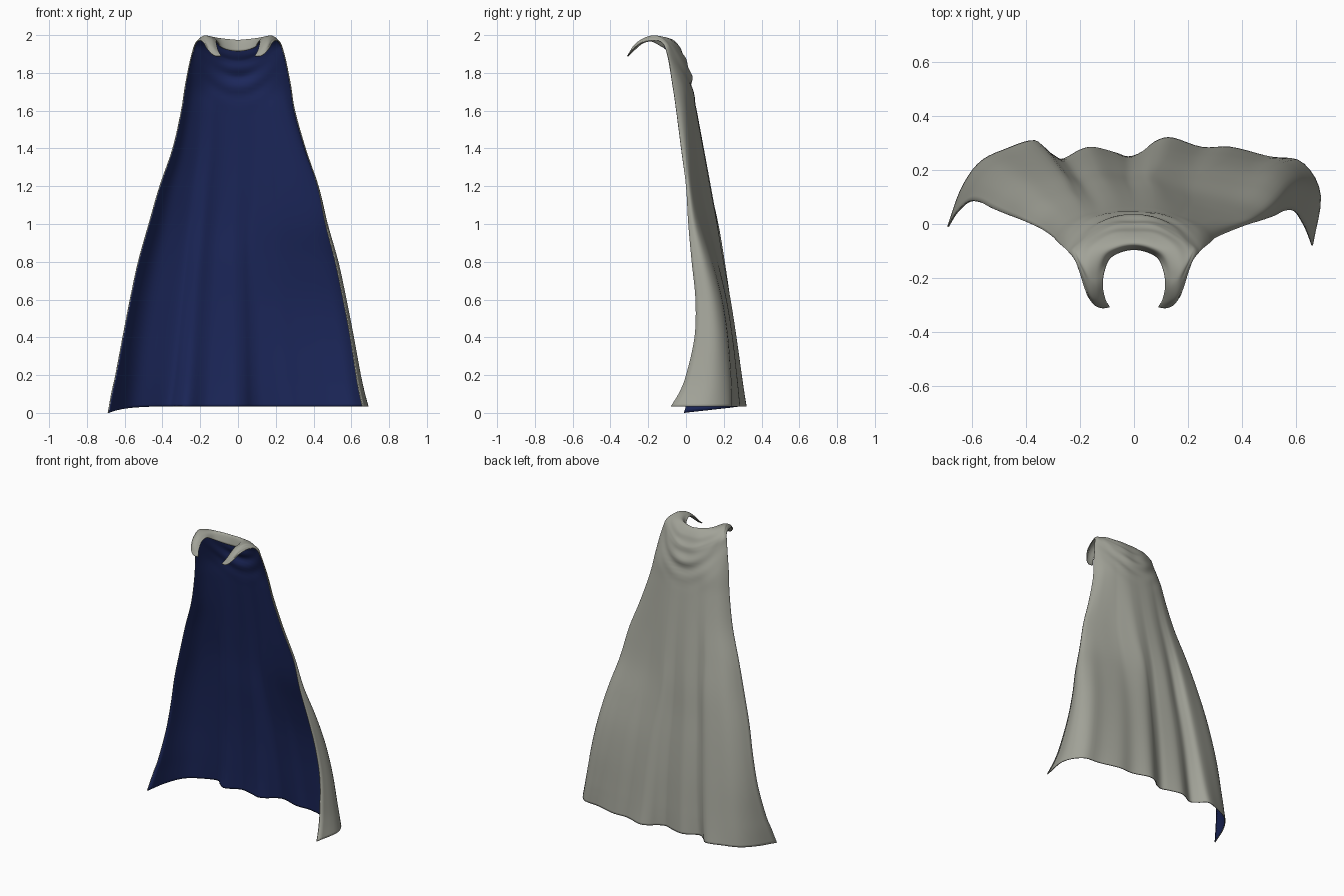
import bpy
import math
from mathutils import Vector

default_cube = bpy.data.objects.get("Cube")
if default_cube:
    bpy.data.objects.remove(default_cube, do_unlink=True)

COLUMNS = 80       # samples across the cloth
STEPS = 6          # samples between neighbouring control rows


def make_material(name, colour):
    mat = bpy.data.materials.new(name)
    mat.use_nodes = True
    mat.diffuse_color = (*colour, 1)
    shader = mat.node_tree.nodes["Principled BSDF"]
    shader.inputs["Base Color"].default_value = (*colour, 1)
    shader.inputs["Roughness"].default_value = 0.8
    return mat


def spline(points, t):
    """Smooth curve through the points, t from 0 to 1."""
    last = len(points) - 1
    place = min(max(t, 0), 1) * last
    i = min(int(place), last - 1)
    f = place - i
    b, c = points[i], points[i + 1]
    a = points[i - 1] if i > 0 else b * 2 - c
    d = points[i + 2] if i + 2 <= last else c * 2 - b
    return (b * 2 + (c - a) * f + (a * 2 - b * 5 + c * 4 - d) * f ** 2
            + (b * 3 - a - c * 3 + d) * f ** 3) / 2


def mirrored(half):
    """Extend a row given from the centre to the left edge to both sides."""
    left = [Vector(p) for p in half]
    right = [Vector((-p.x, p.y, p.z)) for p in reversed(left[1:])]
    return right + left


# Collar and shoulders: rolled neck edge, ridge, and cloth falling behind
collar_rows = [mirrored(half) for half in (
    [(0, -.095, 1.915), (.05, -.105, 1.922), (.09, -.13, 1.94), (.11, -.18, 1.97),
     (.115, -.23, 1.96), (.105, -.28, 1.92), (.09, -.31, 1.892)],
    [(0, -.075, 1.975), (.06, -.085, 1.98), (.11, -.115, 1.985), (.14, -.18, 1.99),
     (.14, -.23, 1.978), (.135, -.28, 1.94), (.122, -.31, 1.892)],
    [(0, -.03, 1.935), (.08, -.04, 1.945), (.15, -.09, 1.98), (.175, -.16, 1.998),
     (.17, -.21, 1.988), (.165, -.26, 1.958), (.153, -.293, 1.915)],
    [(0, -.015, 1.89), (.09, -.025, 1.91), (.17, -.07, 1.95), (.2, -.12, 1.98),
     (.2, -.15, 1.985), (.19, -.19, 1.983), (.18, -.245, 1.958)],
    [(0, .003, 1.86), (.085, -.005, 1.88), (.17, -.05, 1.92), (.21, -.085, 1.945),
     (.222, -.1, 1.955), (.222, -.12, 1.965), (.213, -.145, 1.972)],
    [(0, .02, 1.82), (.08, .012, 1.84), (.15, -.02, 1.865), (.2, -.055, 1.885),
     (.23, -.078, 1.895), (.243, -.092, 1.9), (.245, -.1, 1.905)],
)]

# Outline of the hem, right edge to left edge
hem = [Vector(p) for p in (
    (-.69, -.01), (-.64, .13), (-.57, .23), (-.47, .28), (-.37, .31),
    (-.32, .27), (-.27, .24), (-.2, .275), (-.15, .285), (-.07, .265),
    (-.02, .25), (.03, .268), (.08, .307), (.14, .32), (.25, .285),
    (.36, .285), (.5, .25), (.62, .23), (.69, .11), (.66, -.08))]
hem_width, hem_front, hem_back = .69, -.08, .32

# Falling cloth: height, half width, front edge y, back y
falls = [(1.74, .28, -.07, .033), (1.6, .303, -.05, .06), (1.4, .355, -.025, .1),
         (1.2, .424, 0, .14), (1, .475, .012, .18), (.8, .53, .03, .21),
         (.6, .573, .05, .24), (.4, .612, .045, .268), (.2, .65, 0, .295),
         (.11, .67, -.035, .308), (.035, .69, -.08, .32)]


def falling_point(u, z, width, front, back):
    """Blend from a plain arch at the shoulders to the folded hem outline."""
    side = 2 * u - 1
    fold = min(1, (1.8 - z) / .9)
    edge = spline(hem, u)
    arch_x = math.sin(side * 1.2) / math.sin(1.2)
    arch_y = 1 - abs(side) ** 2.5
    hem_x = edge.x / hem_width
    hem_y = (edge.y - hem_front) / (hem_back - hem_front)
    # The left edge only curls inward close to the hem
    hem_x += .2 * max(0, side - .9) * min(1, z / .4)
    x = width * (arch_x + (hem_x - arch_x) * fold)
    x += .01 * math.exp(-((z - 1.3) / .2) ** 2)
    depth = arch_y + (hem_y - arch_y) * fold
    # The left half is pulled flat and slanting at mid height
    left = max(0, side)
    pull = math.exp(-((z - 1.2) / .42) ** 2) * min(1, 2 * left)
    depth += (1 - left ** 1.3 - depth) * pull
    y = front + (back - front) * depth
    # The right corner of the hem hangs lowest
    if z < .1 and side < -.6:
        z -= .035 * ((-side - .6) / .4) ** 2
    return Vector((x, y, z))


def cowl(point):
    """Shallow hanging folds behind the neck."""
    depth = point.z - 3 * point.x ** 2
    fade = math.exp(-(point.x / .13) ** 2 - ((point.z - 1.79) / .11) ** 2)
    return Vector((0, .009 * fade * math.sin((depth - 1.75) * 60), 0))


# Sample the cloth as a grid, column by column
samples = (len(collar_rows) + len(falls) - 1) * STEPS + 1
columns = []
for j in range(COLUMNS + 1):
    u = j / COLUMNS
    controls = [spline(row, u) for row in collar_rows]
    controls += [falling_point(u, *fall) for fall in falls]
    line = [spline(controls, i / (samples - 1)) for i in range(samples)]
    columns.append([p + cowl(p) for p in line])

verts = [p for line in columns for p in line]
faces = []
for j in range(COLUMNS):
    for i in range(samples - 1):
        a, b = j * samples + i, (j + 1) * samples + i
        faces.append((a, b, b + 1, a + 1))

mesh = bpy.data.meshes.new("cape")
mesh.from_pydata(verts, [], faces)
cape = bpy.data.objects.new("cape", mesh)
bpy.context.collection.objects.link(cape)

# Slots in pairs of outside and inside: lined cloth, then unlined straps
grey = make_material("warm grey cloth", (.36, .365, .315))
navy = make_material("navy lining", (.0125, .022, .113))
for mat in (grey, navy, grey, grey):
    mesh.materials.append(mat)
for face in mesh.polygons:
    if face.center.y < -.12 and face.center.z > 1.85:
        face.material_index = 2

# Thickness, with the inner side as lining
shell = cape.modifiers.new("lining", "SOLIDIFY")
shell.thickness = .006
shell.offset = -1
shell.material_offset = 1
shell.material_offset_rim = 0

bpy.context.view_layer.objects.active = cape
cape.select_set(True)
bpy.ops.object.shade_smooth_by_angle(angle=math.radians(50))
